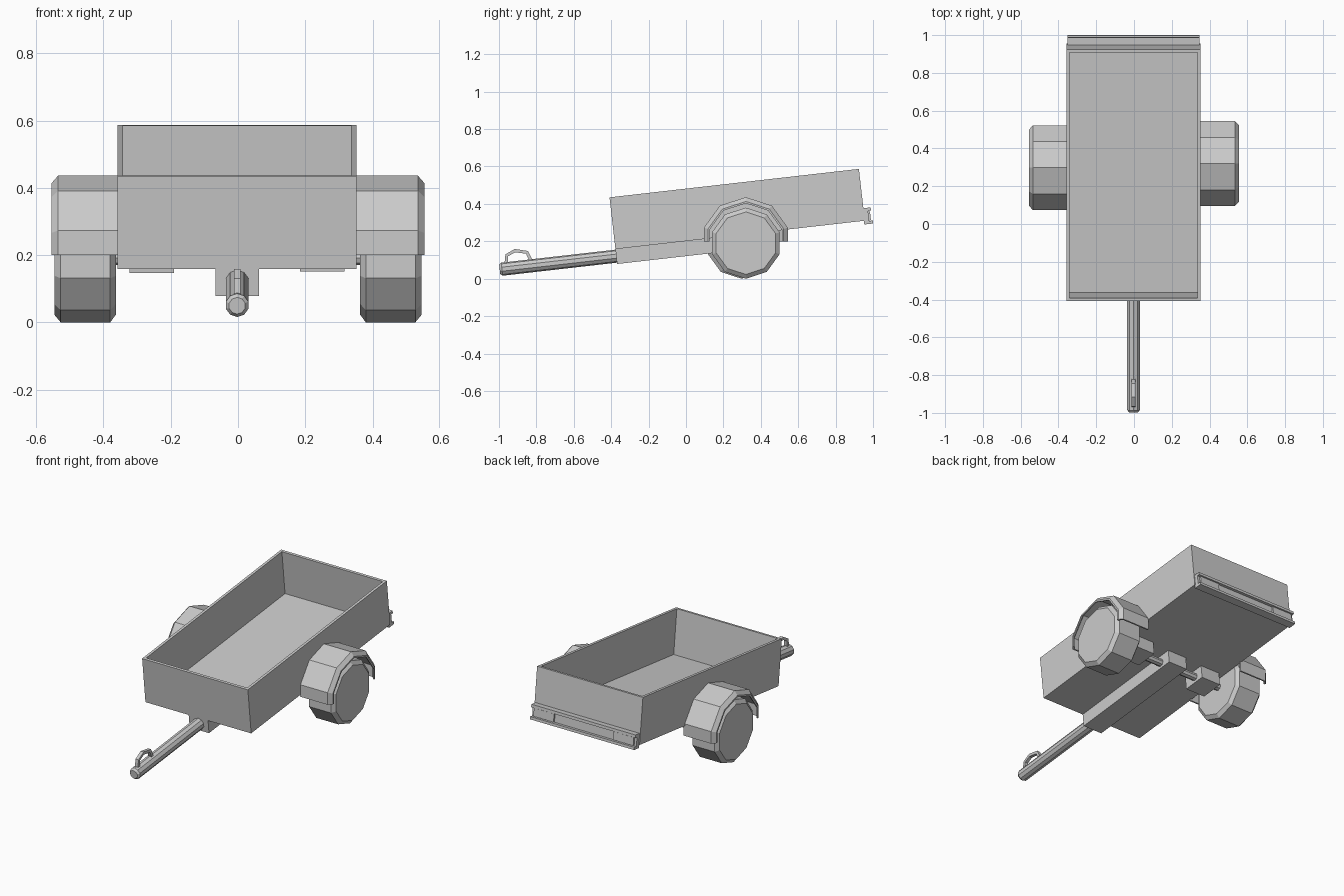
import bpy, bmesh
from math import radians, cos, sin
from mathutils import Matrix, Vector

if "Cube" in bpy.data.objects:
    bpy.data.objects.remove(bpy.data.objects["Cube"])

TILT = Matrix.Rotation(radians(6.5), 4, 'X')   # trailer body leans on its drawbar
CX = -0.0025


def finish(name, bm, matrix=None):
    bmesh.ops.recalc_face_normals(bm, faces=bm.faces)
    me = bpy.data.meshes.new(name)
    bm.to_mesh(me)
    bm.free()
    if matrix is not None:
        me.transform(matrix)
    ob = bpy.data.objects.new(name, me)
    bpy.context.collection.objects.link(ob)
    return ob


def cube_bm(x, y, z):
    bm = bmesh.new()
    bmesh.ops.create_cube(bm, size=1)
    for v in bm.verts:
        v.co = [r[0] if c < 0 else r[1] for c, r in zip(v.co, (x, y, z))]
    return bm


def box(name, x, y, z):
    return finish(name, cube_bm(x, y, z), TILT)


def sweep(name, rings, closed=False, matrix=None):
    """Skin equal rings of points; cap the ends unless closed."""
    bm = bmesh.new()
    vs = [[bm.verts.new(p) for p in r] for r in rings]
    n = len(vs[0])
    for i in range(len(vs) if closed else len(vs) - 1):
        a, b = vs[i], vs[(i + 1) % len(vs)]
        for j in range(n):
            bm.faces.new((a[j], a[(j + 1) % n], b[(j + 1) % n], b[j]))
    if not closed:
        bm.faces.new(vs[0])
        bm.faces.new(vs[-1])
    return finish(name, bm, matrix)


def x_disc(name, profile, cy, cz, n):
    """Turned part along x from (x, radius) pairs, one vertex at the top."""
    sweep(name, [[(x, cy + r * sin(6.283185 * k / n), cz + r * cos(6.283185 * k / n))
                  for k in range(n)] for x, r in profile])


# Open cargo tub: cube with inset top pushed down to the floor
bm = cube_bm((-0.355 + CX, 0.355 + CX), (-0.357, 0.985), (0.2, 0.4785))
bm.normal_update()
top = max(bm.faces, key=lambda f: f.calc_center_median().z)
bmesh.ops.inset_individual(bm, faces=[top], thickness=0.023)
ret = bmesh.ops.extrude_discrete_faces(bm, faces=[top])
floor = ret['faces'][0]
bmesh.ops.translate(bm, verts=floor.verts, vec=(0, 0, -0.268))
finish('cargo_tub', bm, TILT)

# Chassis beam and axle brackets
box('chassis_beam', (-0.067, 0.063), (-0.357, 0.402), (0.12, 0.201))
box('axle_bracket_left', (-0.322, -0.19), (0.25, 0.39), (0.12, 0.201))
box('axle_bracket_right', (0.185, 0.317), (0.28, 0.415), (0.12, 0.201))

# Drawbar tube with chamfered nose
bar = [(-0.984, 0.025), (-0.972, 0.035), (-0.35, 0.035)]
sweep('drawbar', [[(CX + r * sin(radians(36 * k)), v, 0.162 + r * cos(radians(36 * k)))
                   for k in range(10)] for v, r in bar], matrix=TILT)

# Hitch handle
path = [Vector((y, z)) for y, z in
        [(-0.962, 0.075), (-0.958, 0.125), (-0.915, 0.15), (-0.85, 0.141), (-0.826, 0.09)]]
rings = []
for i, p in enumerate(path):
    d = (path[min(i + 1, 4)] - path[max(i - 1, 0)]).normalized()
    nrm = Vector((-d.y, d.x)) * 0.009
    a, b = p + nrm, p - nrm
    rings.append([(CX - 0.01, a.x, a.y), (CX + 0.01, a.x, a.y),
                  (CX + 0.01, b.x, b.y), (CX - 0.01, b.x, b.y)])
sweep('hitch_handle', rings)

# Rear bumper: plate, rails and end lights
w = (-0.35 + CX, 0.35 + CX)
box('bumper_plate', w, (0.98, 1.008), (0.182, 0.264))
box('bumper_rail_top', w, (0.98, 1.024), (0.25, 0.267))
box('bumper_rail_bottom', w, (0.98, 1.028), (0.18, 0.196))
for s, side in ((-1, 'left'), (1, 'right')):
    a, b = sorted((s * 0.2 + CX, s * 0.335 + CX))
    box('tail_light_' + side, (a, b), (1.0, 1.018), (0.199, 0.247))

# Axle
x_disc('axle', [(-0.4, 0.022), (0.4, 0.022)], 0.309, 0.192, 8)

# Wheels and mudguards, the left one set slightly forward
tyre = [(0.363, 0.167), (0.38, 0.19), (0.527, 0.19), (0.546, 0.167)]
guard = [(0.35, 0.236), (0.535, 0.236), (0.555, 0.213), (0.555, 0.203),
         (0.547, 0.203), (0.53, 0.226), (0.35, 0.226)]
for s, side, cy in ((-1, 'left', 0.298), (1, 'right', 0.32)):
    x_disc('wheel_' + side, [(s * x, r) for x, r in tyre], cy, 0.19, 10)
    arc = []
    for ang in (0, 18, 54, 90, 126, 162, 180):
        k = cos(radians(18)) if ang in (0, 180) else 1
        t = radians(ang)
        arc.append([(s * x, cy + r * k * cos(t), 0.2 + r * k * sin(t)) for x, r in guard])
    sweep('mudguard_' + side, arc)
